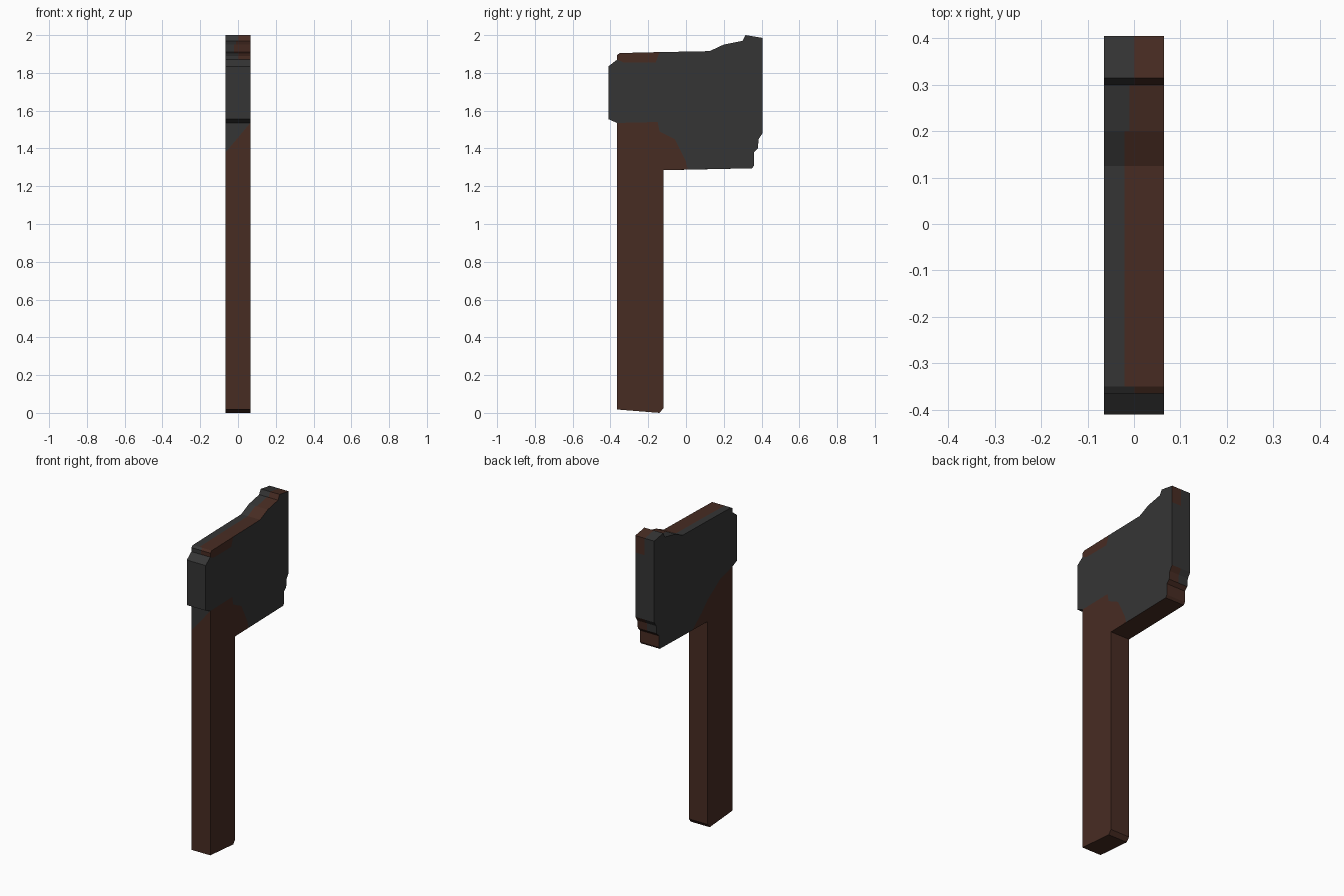
import bpy, bmesh

if "Cube" in bpy.data.objects:
    bpy.data.objects.remove(bpy.data.objects["Cube"])

W = 0.065  # half thickness of the slab


def material(name, rgb):
    m = bpy.data.materials.new(name)
    m.diffuse_color = (*rgb, 1)
    m.use_nodes = True
    m.node_tree.nodes["Principled BSDF"].inputs["Base Color"].default_value = m.diffuse_color
    return m


STEEL, WOOD = 0, 1
MATS = [material("dark_steel", (0.036, 0.036, 0.036)),
        material("brown_wood", (0.064, 0.025, 0.0165))]


def build(name, faces):
    """Object from a list of (material, 3D points) faces."""
    bm = bmesh.new()
    for mat, pts in faces:
        f = bm.faces.new([bm.verts.new(p) for p in pts])
        f.material_index = mat
    bmesh.ops.remove_doubles(bm, verts=bm.verts, dist=0.0005)
    bmesh.ops.triangulate(bm, faces=[f for f in bm.faces if len(f.verts) > 4])
    me = bpy.data.meshes.new(name)
    bm.to_mesh(me)
    bm.free()
    for m in MATS:
        me.materials.append(m)
    ob = bpy.data.objects.new(name, me)
    bpy.context.collection.objects.link(ob)


def side(mat, outline, s):
    """Flat side at x = s * W; the outline runs counter-clockwise in y, z."""
    pts = [(s * W, y, z) for y, z in outline]
    return mat, pts if s > 0 else pts[::-1]


def rim(p, q, split):
    """Edge strip from p to q: wood where x > split, steel elsewhere."""
    out = []
    for mat, a, b in ((STEEL, -W, split), (WOOD, split, W)):
        if b - a > 0.001:
            out.append((mat, [(a, *p), (a, *q), (b, *q), (b, *p)]))
    return out


# Profile in y, z
grip = [(-.365, .018), (-.14, 0), (-.12, .025), (-.12, 1.285)]
blade = [(.35, 1.295), (.36, 1.31), (.36, 1.38), (.38, 1.40), (.385, 1.45),
         (.405, 1.48), (.405, 1.88), (.405, 1.985), (.315, 2.0), (.30, 1.97),
         (.20, 1.95), (.125, 1.915)]
crown = [(-.14, 1.91), (-.35, 1.905), (-.365, 1.895), (-.365, 1.87)]
butt = [(-.41, 1.835), (-.41, 1.555), (-.365, 1.535)]
neck = butt[-1]

# Wood/steel border on each side
seam_r = [(.01, 1.288), (0, 1.33), (-.06, 1.45), (-.14, 1.49), (-.15, 1.54)]
seam_l = [(.03, 1.288), (-.06, 1.36), (-.12, 1.42), (-.24, 1.50)]
patch = [(-.16, 1.855), (-.33, 1.855)]

# Handle
faces = [side(WOOD, grip + seam_r + [neck], 1),
         side(WOOD, grip + seam_l + [neck], -1)]
for p, q in zip(grip, grip[1:]):
    faces += rim(p, q, -W)
fy, f0, f1 = grip[0][0], grip[0][1], neck[1]
faces.append((WOOD, [(-W, fy, f0), (W, fy, f0), (W, fy, f1), (-W, fy, 1.38)]))
faces.append((STEEL, [(-W, fy, 1.38), (W, fy, f1), (-W, fy, f1)]))
build("handle", faces)

# Axe head
faces = [side(STEEL, seam_r[:1] + blade + crown[:1] + patch + crown[-1:] + butt
              + seam_r[:0:-1], 1),
         side(WOOD, crown + patch[::-1], 1),
         side(STEEL, seam_l[:1] + blade + crown + butt + seam_l[:0:-1], -1)]
loop = grip[-1:] + blade + crown + butt
splits = [-W, -W, -W, -W, 0, 0, W, 0, 0, 0, -.01, -.02, -.02, -.02, 0, 0, W, W, W]
for p, q, s in zip(loop, loop[1:], splits):
    faces += rim(p, q, s)
build("axe_head", faces)
